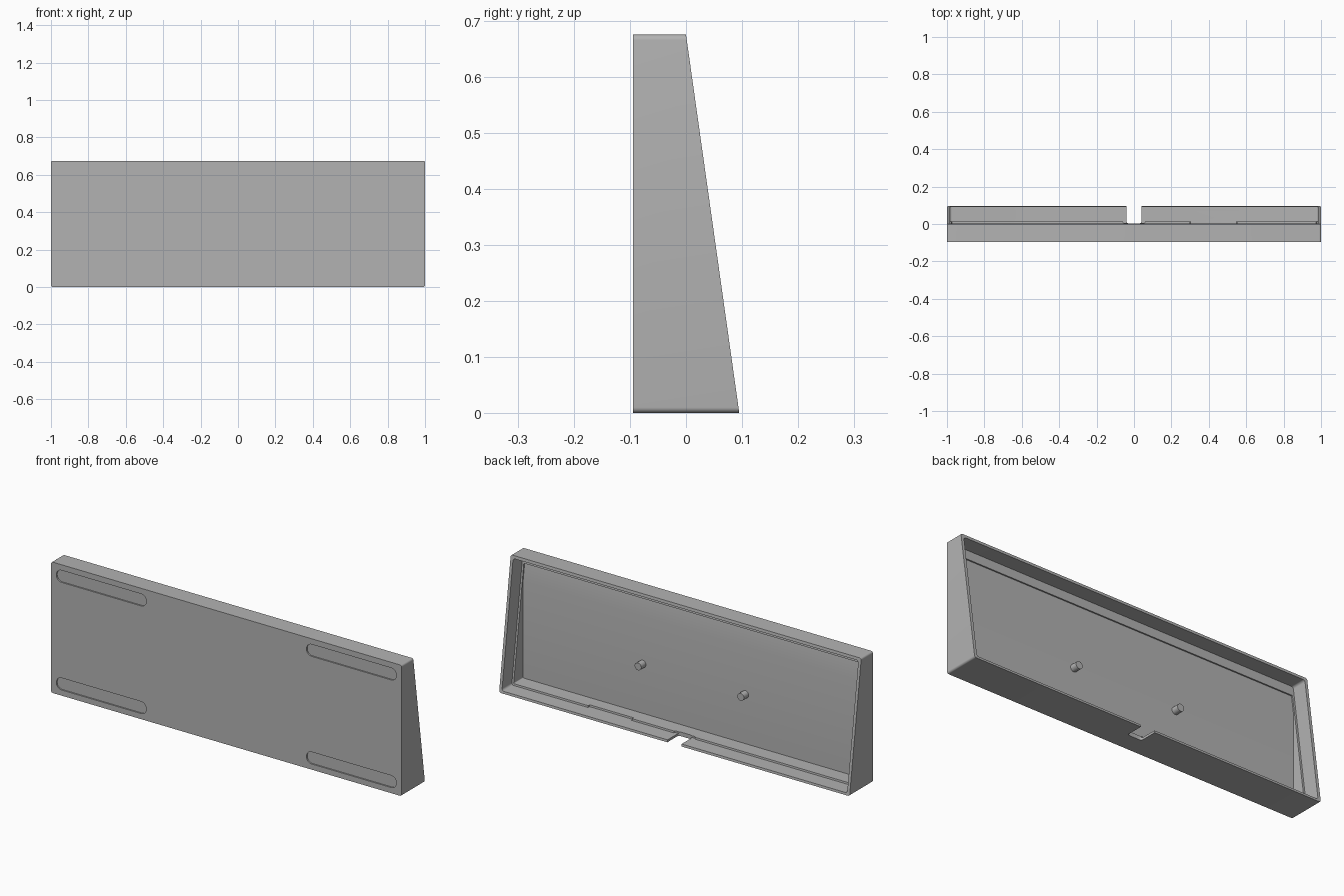
import bpy, bmesh, math

cube = bpy.data.objects.get("Cube")
if cube:
    bpy.data.objects.remove(cube, do_unlink=True)

W, H = 1.0, 0.675            # half width, height
FRONT, BACK = -0.095, 0.095  # front face, rear edge at the base
FLOOR = -0.065
SLOPE = BACK / H

grey = bpy.data.materials.new("case_grey")
grey.use_nodes = True
grey.diffuse_color = (0.45, 0.45, 0.45, 1)
grey.node_tree.nodes["Principled BSDF"].inputs["Base Color"].default_value = (0.45, 0.45, 0.45, 1)


def rear(depth):
    """Plane parallel to the sloping rear, sunk by the given depth."""
    return lambda u, v: (u, BACK - SLOPE * v - depth, v)


def flat(y):
    return lambda u, v: (u, y, v)


def level(z):
    return lambda u, v: (u, v, z)


def rounded(u0, u1, v0, v1, r, steps=6):
    """Outline of a rectangle with rounded corners."""
    pts = []
    corners = [(u1 - r, v1 - r), (u0 + r, v1 - r), (u0 + r, v0 + r), (u1 - r, v0 + r)]
    for i, (u, v) in enumerate(corners):
        for k in range(steps + 1):
            a = math.pi / 2 * (i + k / steps)
            pts.append((u + r * math.cos(a), v + r * math.sin(a)))
    return pts


def solid(name, outline, start, end):
    """Prism between two placements of the same outline."""
    bm = bmesh.new()
    a = [bm.verts.new(start(*p)) for p in outline]
    b = [bm.verts.new(end(*p)) for p in outline]
    bm.faces.new(a)
    bm.faces.new(b)
    n = len(a)
    for i in range(n):
        j = (i + 1) % n
        bm.faces.new((a[i], a[j], b[j], b[i]))
    bmesh.ops.remove_doubles(bm, verts=bm.verts, dist=1e-6)
    bmesh.ops.recalc_face_normals(bm, faces=bm.faces)
    mesh = bpy.data.meshes.new(name)
    bm.to_mesh(mesh)
    bm.free()
    mesh.materials.append(grey)
    obj = bpy.data.objects.new(name, mesh)
    bpy.context.collection.objects.link(obj)
    return obj


def select(obj):
    bpy.ops.object.select_all(action="DESELECT")
    obj.select_set(True)
    bpy.context.view_layer.objects.active = obj


def cut(obj, outline, start, end):
    tool = solid("cutter", outline, start, end)
    tool.hide_render = True
    mod = obj.modifiers.new("cut", "BOOLEAN")
    mod.operation, mod.solver, mod.object = "DIFFERENCE", "EXACT", tool
    select(obj)
    bpy.ops.object.modifier_apply(modifier=mod.name)
    bpy.data.objects.remove(tool, do_unlink=True)


def smooth(obj):
    select(obj)
    bpy.ops.object.shade_smooth_by_angle(angle=math.radians(30))


# Wedge shaped shell
case = solid("case_shell", rounded(-W, W, 0, H, 0.01), flat(FRONT), rear(0))

# Upper cavity, leaving a narrow ledge around the lower one
cut(case, rounded(-0.985, 0.985, 0.012, 0.66, 0.012), rear(0.08), rear(-0.05))
# Slanted step near the top
cut(case, rounded(-0.975, 0.975, 0.021, 0.61, 0.004), rear(0.087), rear(0.05))
# Main cavity with an upright floor
cut(case, rounded(-0.975, 0.975, 0.021, 0.55, 0.004), flat(FLOOR), rear(0.06))

# Pocket in the bottom ledge
cut(case, rounded(0.3, 0.55, 0.012, 0.03, 0.002), rear(0.092), rear(0.02))

# Cable notch through the bottom wall, wider at the ledge
cut(case, rounded(-0.04, 0.04, 0.003, 0.2, 0.012), level(-0.05), level(0.05))
cut(case, rounded(-0.06, 0.06, 0.006, 0.04, 0.006), level(0.012), level(0.05))

# Shallow foot recesses on the front
for side in (-1, 1):
    u0, u1 = sorted((side * 0.457, side * 0.97))
    for z in (0.06, H - 0.06):
        cut(case, rounded(u0, u1, z - 0.031, z + 0.031, 0.03), flat(FRONT - 0.05), flat(FRONT + 0.007))
smooth(case)

# Support posts on the floor
for name, x in (("left_post", 0.293), ("right_post", -0.293)):
    r, z = 0.019, 0.276
    post = solid(name, rounded(x - r, x + r, z - r, z + r, r), flat(FLOOR - 0.005), flat(-0.027))
    smooth(post)
